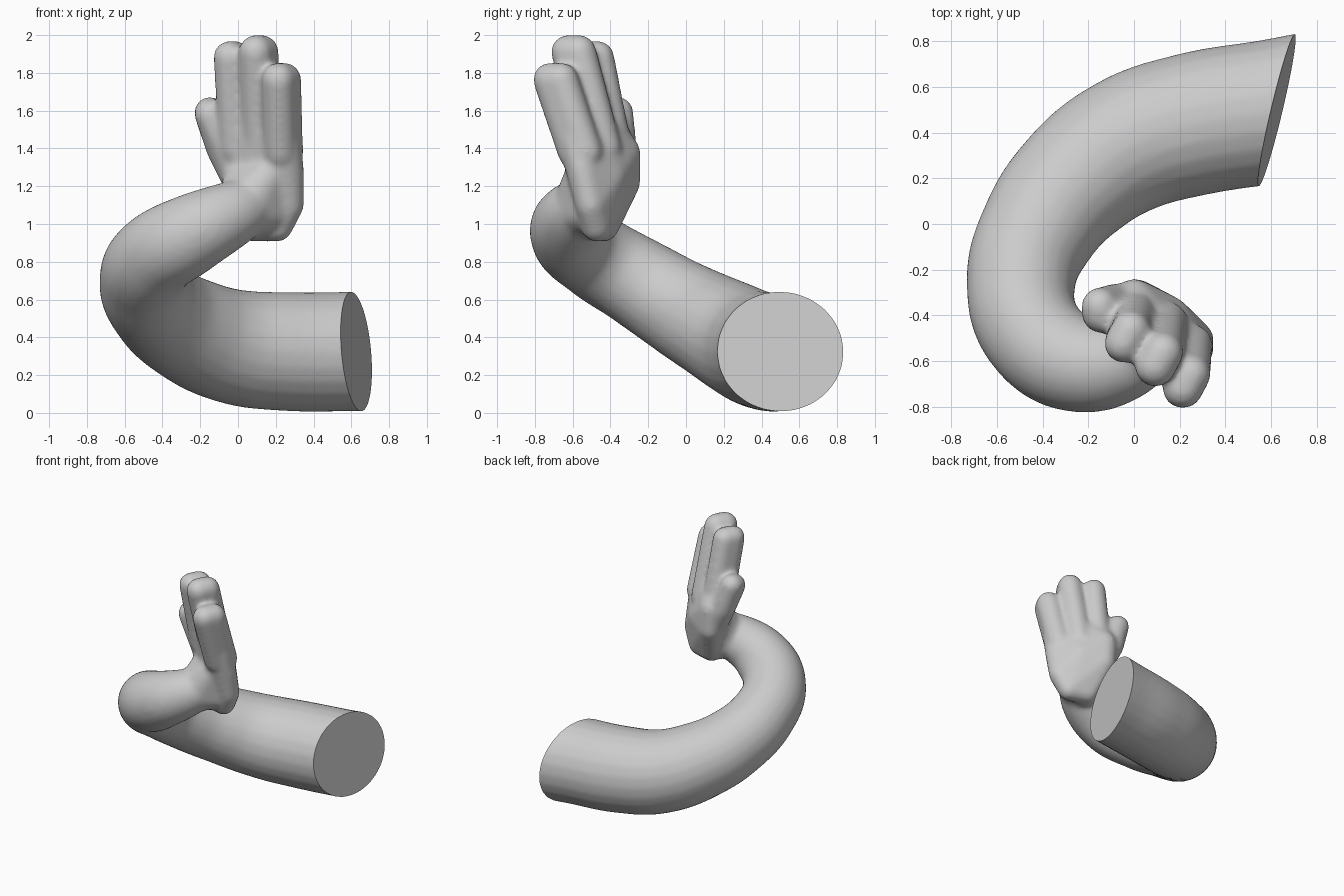
import bpy, bmesh
from mathutils import Vector, Matrix

if "Cube" in bpy.data.objects:
    bpy.data.objects.remove(bpy.data.objects["Cube"])

parts = []


def hull(name, balls):
    """Rounded solid: convex hull around spheres given as (x, y, z, radius)."""
    bm = bmesh.new()
    for x, y, z, r in balls:
        bmesh.ops.create_icosphere(bm, subdivisions=3, radius=r,
                                   matrix=Matrix.Translation((x, y, z)))
    bmesh.ops.delete(bm, geom=bm.edges[:], context='EDGES_FACES')
    bmesh.ops.convex_hull(bm, input=bm.verts[:])
    loose = [v for v in bm.verts if not v.link_faces]
    bmesh.ops.delete(bm, geom=loose, context='VERTS')
    bmesh.ops.recalc_face_normals(bm, faces=bm.faces[:])
    me = bpy.data.meshes.new(name)
    bm.to_mesh(me)
    bm.free()
    ob = bpy.data.objects.new(name, me)
    bpy.context.collection.objects.link(ob)
    parts.append(ob)


def finger(name, tip, base, r):
    """Finger deeper than wide, along the palm normal."""
    n = Vector((0.45, 0.85, 0)) * 0.036
    hull(name, [(*(Vector(p) + n * s), r) for p in (tip, base) for s in (-1, 1)])


# Coiled tapering arm (runs past the cut end, trimmed later)
path = [(0.95, 0.55, 0.33, 0.325), (0.62, 0.495, 0.325, 0.318), (0.25, 0.435, 0.325, 0.315),
        (-0.02, 0.35, 0.35, 0.305), (-0.25, 0.19, 0.435, 0.285), (-0.415, -0.02, 0.55, 0.26),
        (-0.495, -0.25, 0.69, 0.24), (-0.445, -0.475, 0.825, 0.228), (-0.26, -0.61, 0.94, 0.215),
        (-0.05, -0.6, 1.045, 0.18), (0.1, -0.5, 1.12, 0.15)]
cu = bpy.data.curves.new("arm", 'CURVE')
cu.dimensions = '3D'
cu.bevel_depth = 1.0
cu.bevel_resolution = 10
cu.use_fill_caps = True
cu.resolution_u = 10
sp = cu.splines.new('BEZIER')
sp.radius_interpolation = 'CARDINAL'
sp.bezier_points.add(len(path) - 1)
for bp, (x, y, z, r) in zip(sp.bezier_points, path):
    bp.co = (x, y, z)
    bp.radius = r
    bp.handle_left_type = bp.handle_right_type = 'AUTO'
arm = bpy.data.objects.new("arm_and_hand", cu)
bpy.context.collection.objects.link(arm)
bpy.context.view_layer.objects.active = arm
arm.select_set(True)
bpy.ops.object.convert(target='MESH')
arm = bpy.context.view_layer.objects.active

# Wrist, palm, three fingers and thumb
hull("wrist", [(0.03, -0.55, 1.08, 0.16), (0.07, -0.45, 1.0, 0.09), (0.2, -0.5, 1.06, 0.09),
               (0.03, -0.42, 1.28, 0.09), (0.19, -0.54, 1.3, 0.09)])
hull("palm", [(0.08, -0.435, 0.985, 0.08), (0.21, -0.475, 0.985, 0.08), (0.27, -0.505, 1.1, 0.08),
              (0.27, -0.545, 1.28, 0.08), (0.01, -0.325, 1.22, 0.085), (0.0, -0.325, 1.38, 0.085),
              (0.15, -0.415, 1.25, 0.1), (0.24, -0.585, 1.45, 0.095), (0.0, -0.42, 1.5, 0.095),
              (0.12, -0.5, 1.52, 0.1)])
finger("outer_finger", (0.23, -0.69, 1.765), (0.24, -0.56, 1.38), 0.09)
finger("middle_finger", (0.11, -0.595, 1.912), (0.13, -0.46, 1.4), 0.09)
finger("inner_finger", (-0.03, -0.495, 1.885), (0.0, -0.40, 1.4), 0.085)
hull("thumb", [(-0.15, -0.36, 1.593, 0.082), (-0.145, -0.395, 1.58, 0.085),
               (-0.08, -0.35, 1.4, 0.09), (0.03, -0.37, 1.2, 0.1)])

# Fuse everything into one soft skin
bpy.ops.object.select_all(action='DESELECT')
for ob in parts + [arm]:
    ob.select_set(True)
bpy.context.view_layer.objects.active = arm
bpy.ops.object.join()
rm = arm.modifiers.new("fuse", 'REMESH')
rm.mode = 'VOXEL'
rm.voxel_size = 0.015
sm = arm.modifiers.new("soften", 'SMOOTH')
sm.factor = 0.5
sm.iterations = 16
for m in ("fuse", "soften"):
    bpy.ops.object.modifier_apply(modifier=m)

# Cut the flat shoulder end (only the stretch of arm behind the hand)
bm = bmesh.new()
bm.from_mesh(arm.data)
faces = [f for f in bm.faces if f.calc_center_median().y > 0]
verts = list({v for f in faces for v in f.verts})
edges = list({e for f in faces for e in f.edges})
res = bmesh.ops.bisect_plane(bm, geom=verts + edges + faces,
                             plane_co=(0.625, 0.495, 0.325), plane_no=(0.975, -0.23, 0.08),
                             clear_outer=True)
rim = [e for e in res["geom_cut"] if isinstance(e, bmesh.types.BMEdge)]
bmesh.ops.contextual_create(bm, geom=rim)
bmesh.ops.recalc_face_normals(bm, faces=bm.faces[:])
bm.to_mesh(arm.data)
bm.free()
arm.data.name = arm.name = "arm_and_hand"
bpy.ops.object.shade_smooth_by_angle(angle=0.8)
